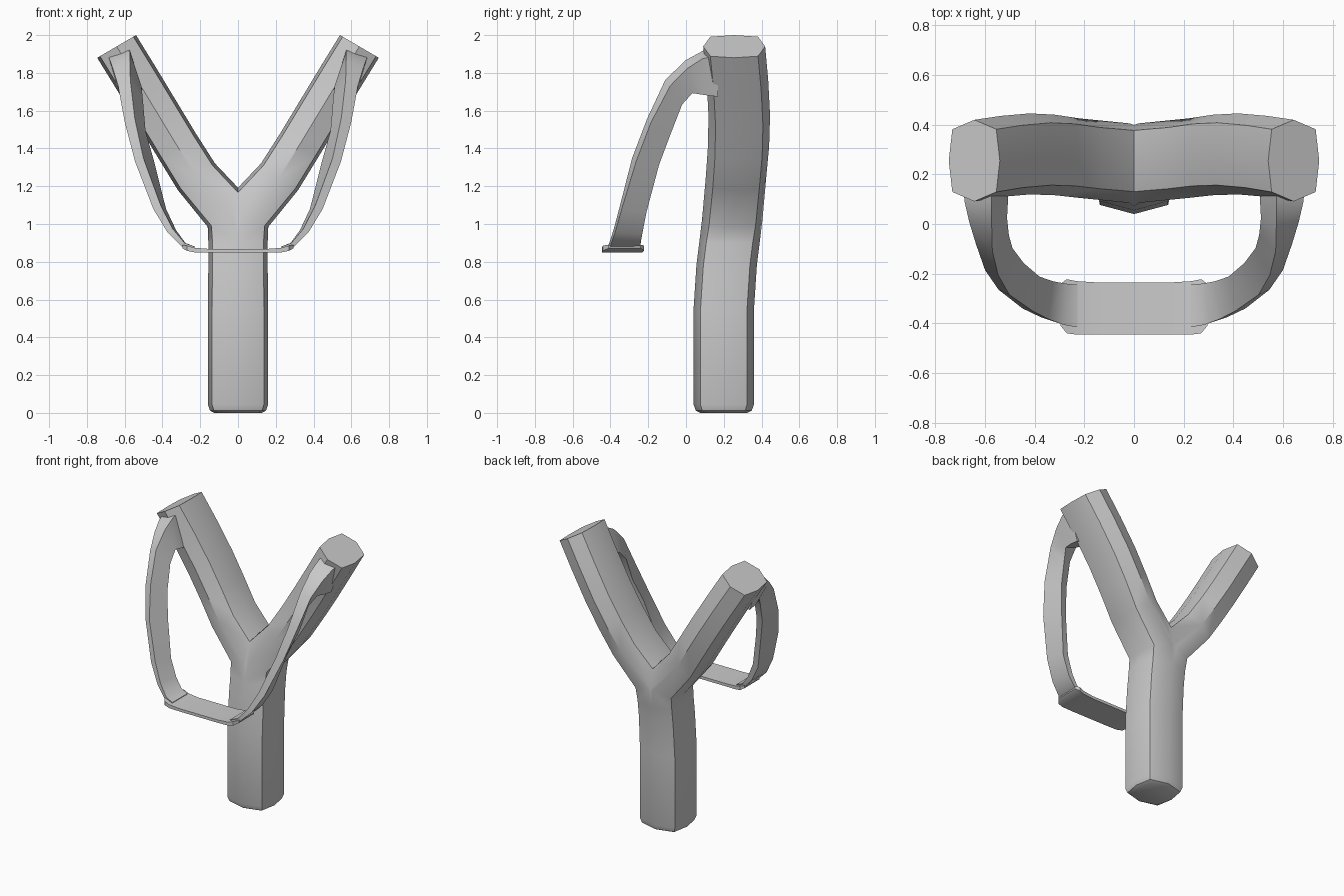
import bpy, bmesh, math
from mathutils import Vector

if "Cube" in bpy.data.objects:
    bpy.data.objects.remove(bpy.data.objects["Cube"])


def loft(name, rings, halve=False, angle=38):
    """Skin a list of rings, cap the ends, and mirror the right half to the left."""
    bm = bmesh.new()
    loops = [[bm.verts.new(p) for p in ring] for ring in rings]
    n = len(loops[0])
    for a, b in zip(loops, loops[1:]):
        for i in range(n):
            j = (i + 1) % n
            bm.faces.new((a[i], a[j], b[j], b[i]))
    bm.faces.new(loops[0][::-1])
    bm.faces.new(loops[-1])
    if halve:
        bmesh.ops.bisect_plane(bm, geom=bm.verts[:] + bm.edges[:] + bm.faces[:], dist=1e-4,
                               plane_co=(0, 0, 0), plane_no=(1, 0, 0), clear_inner=True)
    bmesh.ops.mirror(bm, geom=bm.verts[:] + bm.edges[:] + bm.faces[:],
                     merge_dist=1e-4 if halve else 0, axis='X')
    bmesh.ops.recalc_face_normals(bm, faces=bm.faces[:])
    mesh = bpy.data.meshes.new(name)
    bm.to_mesh(mesh)
    bm.free()
    ob = bpy.data.objects.new(name, mesh)
    bpy.context.collection.objects.link(ob)
    bpy.ops.object.select_all(action='DESELECT')
    ob.select_set(True)
    bpy.context.view_layer.objects.active = ob
    bpy.ops.object.shade_smooth_by_angle(angle=math.radians(angle))
    return ob


# Forked frame: eight-sided section swept up the handle and out along an arm
OCT = [(0, -1), (.86, -.77), (1, 0), (.86, .77), (0, 1), (-.86, .77), (-1, 0), (-.86, -.77)]


def section(x, y, z, tilt, hw, hd):
    c, s = math.cos(math.radians(tilt)), math.sin(math.radians(tilt))
    return [(x + u * hw * c, y + v * hd, z - u * hw * s) for u, v in OCT]


# x, y, z, tilt, half width, half depth
stations = [
    (0, .20, 0, 0, .125, .125),
    (0, .20, .012, 0, .148, .148),
    (0, .20, .045, 0, .16, .16),
    (0, .20, .55, 0, .16, .16),
    (0, .215, .78, 0, .157, .16),
    (0, .23, .90, 0, .157, .16),
    (.02, .245, 1.025, 16, .146, .16),
    (.22, .265, 1.25, 36, .121, .16),
    (.32, .278, 1.41, 34, .119, .162),
    (.42, .282, 1.575, 32, .119, .163),
    (.535, .272, 1.765, 31, .119, .163),
    (.6425, .255, 1.94, 30.3, .119, .164),
]
loft("forked_frame", [section(*s) for s in stations], halve=True)

# Elastic straps: upper edge, lower edge, half thickness
strap = [
    ((.635, .17, 1.92), (.56, .17, 1.68), .06),
    ((.63, .09, 1.905), (.56, .10, 1.69), .058),
    ((.62, 0, 1.85), (.555, .03, 1.705), .05),
    ((.605, -.10, 1.75), (.535, -.03, 1.64), .038),
    ((.575, -.20, 1.55), (.515, -.085, 1.48), .03),
    ((.525, -.28, 1.34), (.465, -.145, 1.32), .026),
    ((.43, -.35, 1.09), (.40, -.205, 1.07), .022),
    ((.36, -.385, .965), (.34, -.225, .955), .017),
    ((.29, -.41, .89), (.285, -.235, .89), .012),
    ((.23, -.42, .872), (.23, -.24, .872), .008),
]
rings = []
for i, (up, lo, t) in enumerate(strap):
    up, lo = Vector(up), Vector(lo)
    a, b = strap[max(i - 1, 0)], strap[min(i + 1, len(strap) - 1)]
    tangent = Vector(b[0]) + Vector(b[1]) - Vector(a[0]) - Vector(a[1])
    n = tangent.cross(lo - up).normalized() * t
    w = (lo - up) * .05
    rings.append([up + w + n, up + w * 0.5 - n, lo - w * 0.5 - n, lo - w + n])
loft("elastic_strap", rings)

# Pouch: thin plate between the straps, slightly raised at its ends
pouch = [
    (-.05, -.445, -.235, .848, .868),
    (.15, -.445, -.235, .848, .868),
    (.23, -.445, -.23, .85, .874),
    (.27, -.44, -.222, .858, .886),
    (.295, -.41, -.24, .872, .89),
]
loft("pouch", [[(x, y0, z0), (x, y1, z0), (x, y1, z1), (x, y0, z1)]
               for x, y0, y1, z0, z1 in pouch], halve=True)
